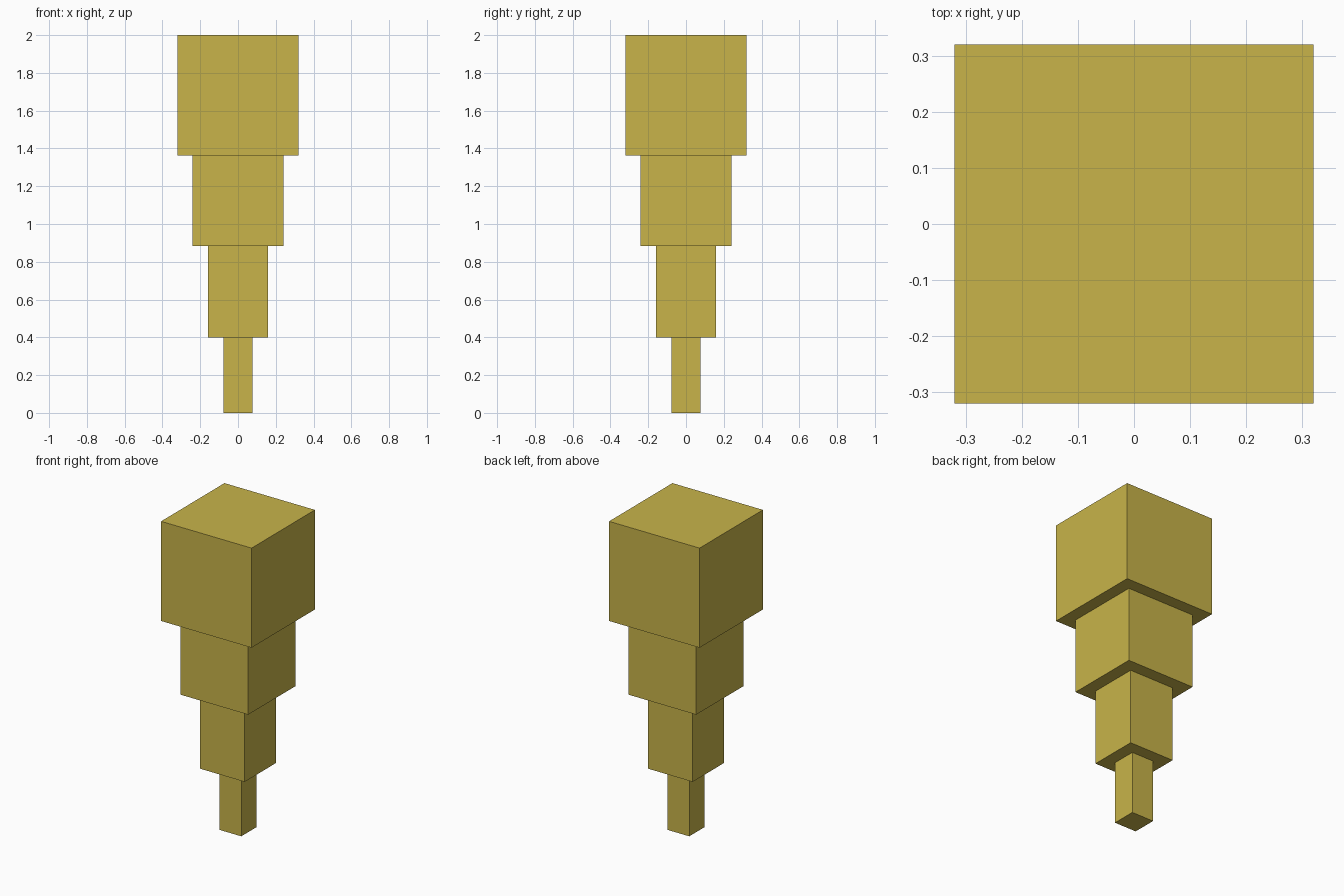
import bpy
import bmesh

cube = bpy.data.objects.get("Cube")
if cube:
    bpy.data.objects.remove(cube, do_unlink=True)

# Single mustard colour
mustard = bpy.data.materials.new("mustard_yellow")
mustard.use_nodes = True
colour = (0.578, 0.456, 0.068, 1.0)
mustard.diffuse_color = colour
mustard.node_tree.nodes["Principled BSDF"].inputs["Base Color"].default_value = colour


def square_block(name, half_width, bottom, top):
    """Flat-shaded square block centred on the z axis."""
    mesh = bpy.data.meshes.new(name)
    bm = bmesh.new()
    bmesh.ops.create_cube(bm, size=1.0)
    bmesh.ops.scale(bm, vec=(2 * half_width, 2 * half_width, top - bottom), verts=bm.verts)
    bmesh.ops.translate(bm, vec=(0, 0, (bottom + top) / 2), verts=bm.verts)
    bm.to_mesh(mesh)
    bm.free()
    mesh.materials.append(mustard)
    block = bpy.data.objects.new(name, mesh)
    bpy.context.collection.objects.link(block)
    return block


# Blocks widen step by step from the tip to the top
square_block("tip_block", 0.078, 0.0, 0.4)
square_block("lower_block", 0.158, 0.4, 0.883)
square_block("middle_block", 0.24, 0.883, 1.363)
square_block("top_block", 0.32, 1.363, 2.0)
